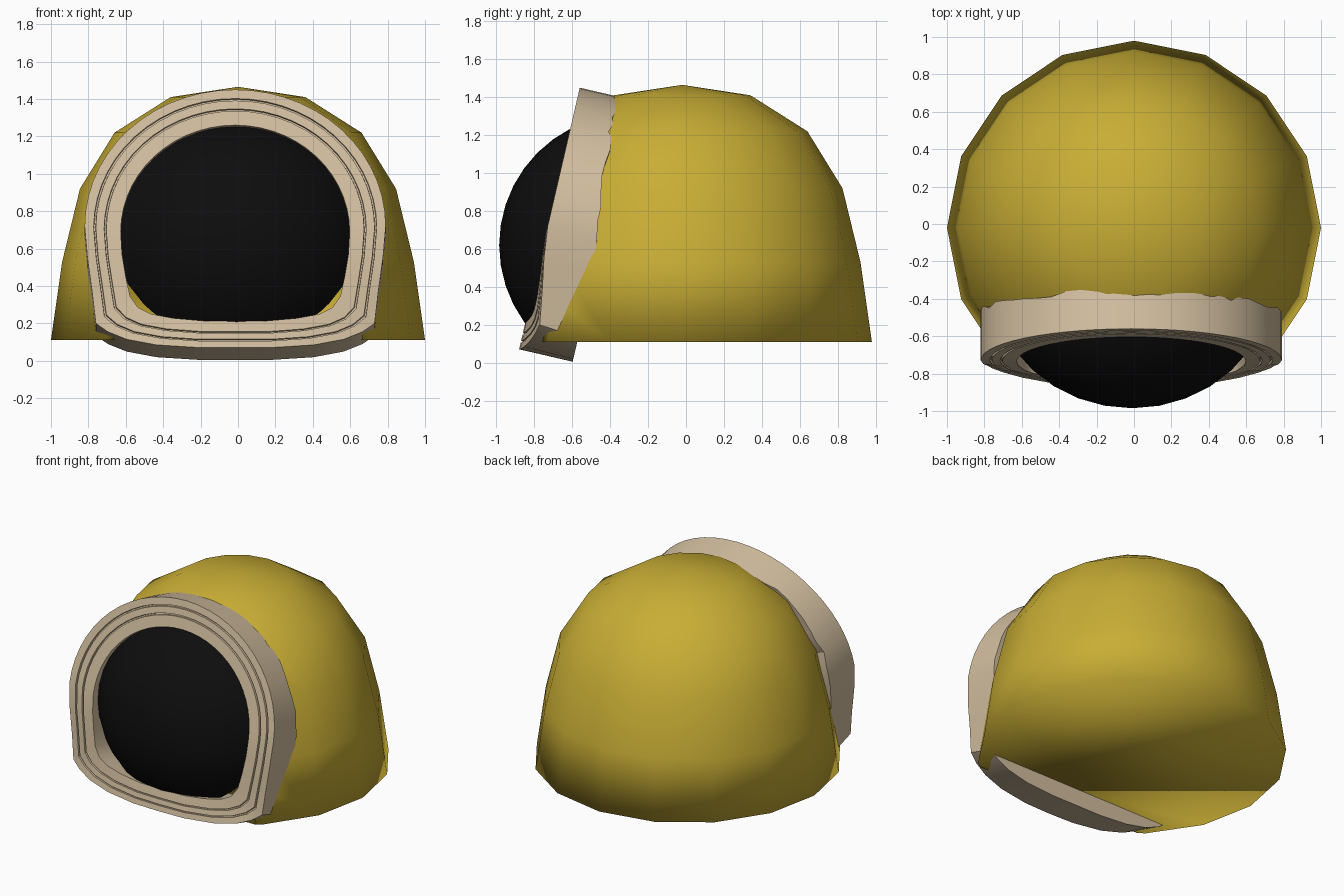
import bpy, bmesh, math, random
from mathutils import Vector

if "Cube" in bpy.data.objects:
    bpy.data.objects.remove(bpy.data.objects["Cube"])

random.seed(4)
TILT = 0.232                                   # lean of the opening plane
DEPTH = Vector((0, 0.974, -0.226))             # direction into the body


def plane_y(z):
    return -0.56 - (1.45 - z) * TILT


def material(name, rgb):
    m = bpy.data.materials.new(name)
    m.diffuse_color = (*rgb, 1)
    m.use_nodes = True
    m.node_tree.nodes["Principled BSDF"].inputs["Base Color"].default_value = m.diffuse_color
    return m


def finish(bm, name, mat, angle=None):
    bmesh.ops.recalc_face_normals(bm, faces=bm.faces)
    me = bpy.data.meshes.new(name)
    bm.to_mesh(me)
    bm.free()
    ob = bpy.data.objects.new(name, me)
    bpy.context.collection.objects.link(ob)
    me.materials.append(mat)
    bpy.ops.object.select_all(action='DESELECT')
    ob.select_set(True)
    bpy.context.view_layer.objects.active = ob
    if angle:
        bpy.ops.object.shade_smooth_by_angle(angle=math.radians(angle))
    else:
        bpy.ops.object.shade_smooth()
    return ob


def cut_front(bm, depth):
    """Remove everything in front of the tilted opening plane."""
    co = Vector((0, plane_y(0.6), 0.6)) + DEPTH * depth
    bmesh.ops.bisect_plane(bm, geom=bm.verts[:] + bm.edges[:] + bm.faces[:],
                           plane_co=co, plane_no=DEPTH, clear_inner=depth < 0.115,
                           clear_outer=depth >= 0.115)


yellow = material("yellow_shell", (0.58, 0.42, 0.035))
tan = material("tan_trim", (0.65, 0.52, 0.35))
black = material("black_fill", (0.004, 0.004, 0.004))

# Dome shell: 16-sided, closed below, cut off behind the frame
N = 16
bm = bmesh.new()
rings = []
for r, z in [(1.0, 0.11), (0.94, 0.53), (0.845, 0.92), (0.66, 1.22), (0.36, 1.41)]:
    rings.append([bm.verts.new((r * math.cos(2 * math.pi * i / N),
                                r * math.sin(2 * math.pi * i / N) - 0.02, z)) for i in range(N)])
top = bm.verts.new((0, -0.02, 1.465))
for a, b in zip(rings, rings[1:]):
    for i in range(N):
        j = (i + 1) % N
        bm.faces.new((a[i], a[j], b[j], b[i]))
for i in range(N):
    bm.faces.new((rings[-1][i], rings[-1][(i + 1) % N], top))
bm.faces.new(rings[0][::-1])
cut_front(bm, 0.11)
finish(bm, "dome_shell", yellow)

# Bulging dark fill in the opening
bm = bmesh.new()
bmesh.ops.create_uvsphere(bm, u_segments=32, v_segments=20, radius=1)
for v in bm.verts:
    v.co = Vector((v.co.x * 0.75 - 0.01, v.co.y * 0.69 - 0.295, v.co.z * 0.69 + 0.62))
cut_front(bm, 0.12)
finish(bm, "opening_fill", black)


# Frame around the opening: outer and inner outlines with matching points
def outline(rx, rz, cz, lower):
    arch = [(rx * math.cos(math.pi * i / 28), cz + rz * math.sin(math.pi * i / 28)) for i in range(29)]
    left = [(-x, z) for x, z in lower]
    return arch + left + [(0, lower[-1][1])] + lower[::-1]


outer = outline(0.805, 0.73, 0.72, [(0.79, 0.55), (0.765, 0.37), (0.745, 0.2), (0.68, 0.155),
                                    (0.58, 0.115), (0.42, 0.085), (0.2, 0.071)])
inner = outline(0.612, 0.57, 0.69, [(0.605, 0.57), (0.585, 0.45), (0.562, 0.345), (0.52, 0.285),
                                    (0.45, 0.25), (0.33, 0.228), (0.17, 0.214)])
G = 0.015
profile = [(0, 0), (0.25, 0), (0.26, G), (0.30, G), (0.31, 0), (0.54, 0),
           (0.55, G), (0.59, G), (0.60, 0), (1, 0)]

bm = bmesh.new()
stations = []
for k, ((xo, zo), (xi, zi)) in enumerate(zip(outer, inner)):
    back = 0.29 - 0.08 * min(1, max(0, (zo - 0.6) / 0.6))
    if k < 29:
        back += random.uniform(-0.015, 0.02)   # uneven rear edge
    loop = []
    for t, d in profile + [(1, back), (0, back)]:
        x, z = xo + (xi - xo) * t, zo + (zi - zo) * t
        p = Vector((x - 0.015, plane_y(z), z)) + DEPTH * d
        if d < 0.1:                            # lower corners sweep backwards
            bend = 0.08 * (x / 0.75) ** 2 * min(1, max(0, (0.65 - z) / 0.45))
            p.y += bend
        loop.append(bm.verts.new(p))
    stations.append(loop)
M = len(profile) + 2
for k, a in enumerate(stations):
    b = stations[(k + 1) % len(stations)]
    for i in range(M):
        j = (i + 1) % M
        bm.faces.new((a[i], a[j], b[j], b[i]))
finish(bm, "opening_frame", tan, 30)
